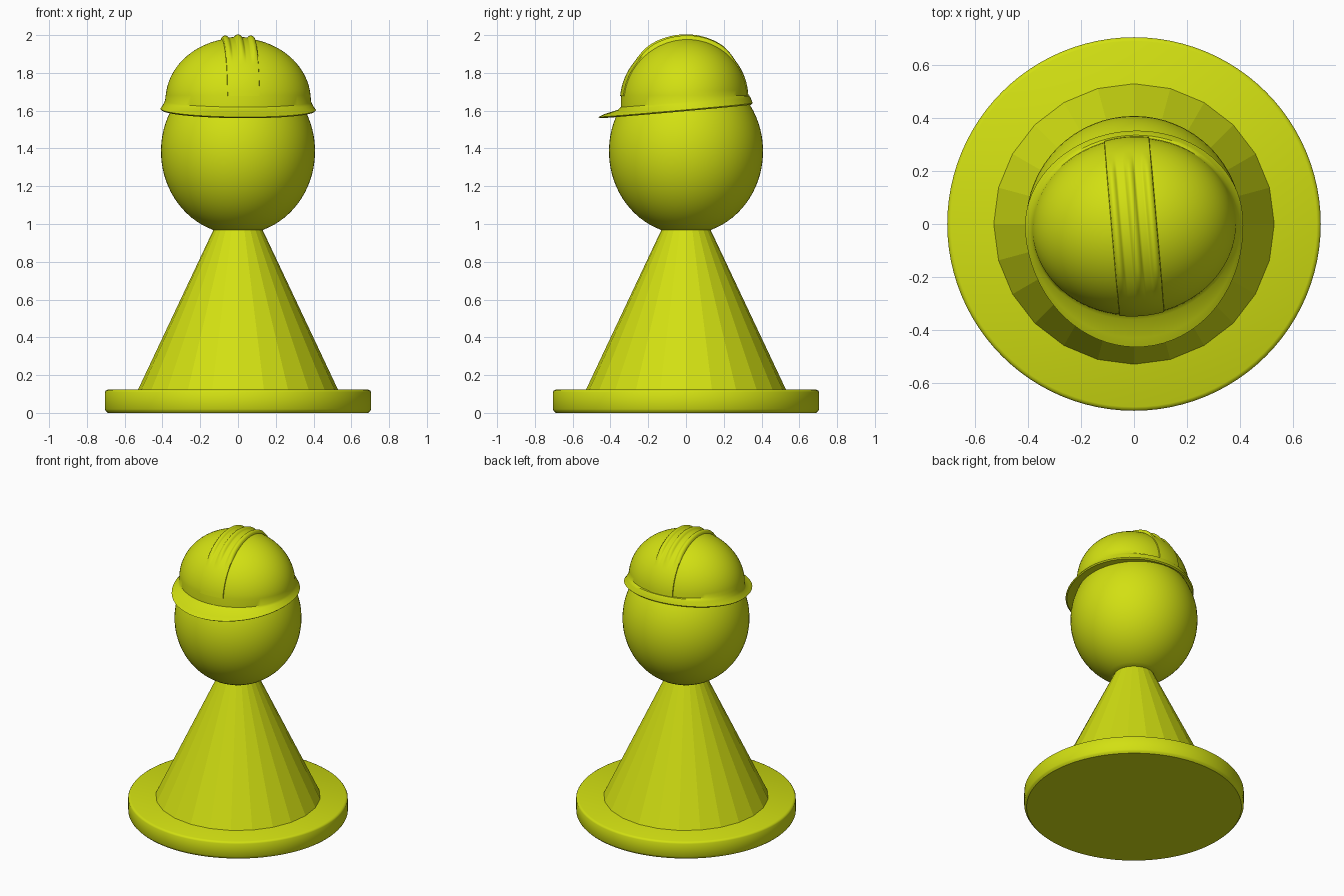
import bpy, bmesh, math
from math import sin, cos, pi, sqrt

if "Cube" in bpy.data.objects:
    bpy.data.objects.remove(bpy.data.objects["Cube"])

lime = bpy.data.materials.new("lime_yellow")
lime.diffuse_color = (0.645, 0.745, 0.006, 1)
lime.use_nodes = True
lime.node_tree.nodes["Principled BSDF"].inputs["Base Color"].default_value = lime.diffuse_color
YAW = math.radians(5)          # the helmet sits slightly turned


def make(name, rings, angle, closed=True, caps=True):
    """Skin a list of equally long point rings into one object."""
    bm = bmesh.new()
    loops = [[bm.verts.new(p) for p in ring] for ring in rings]
    n = len(loops[0])
    for a, b in zip(loops, loops[1:]):
        for i in range(n if closed else n - 1):
            j = (i + 1) % n
            bm.faces.new((a[i], a[j], b[j], b[i]))
    if caps:
        bm.faces.new(loops[0])
        bm.faces.new(loops[-1])
    bmesh.ops.remove_doubles(bm, verts=bm.verts, dist=1e-5)
    bmesh.ops.recalc_face_normals(bm, faces=bm.faces)
    me = bpy.data.meshes.new(name)
    bm.to_mesh(me)
    bm.free()
    me.materials.append(lime)
    ob = bpy.data.objects.new(name, me)
    bpy.context.collection.objects.link(ob)
    bpy.ops.object.select_all(action='DESELECT')
    ob.select_set(True)
    bpy.context.view_layer.objects.active = ob
    if angle:
        bpy.ops.object.shade_smooth_by_angle(angle=math.radians(angle))
    return ob


def lathe(name, profile, n, angle):
    return make(name, [[(r * cos(2 * pi * i / n), r * sin(2 * pi * i / n), z)
                        for i in range(n)] for r, z in profile], angle)


# Round base and faceted cone body
lathe("base_disc", [(0.69, 0), (0.70, 0.01), (0.705, 0.02), (0.705, 0.11),
                    (0.70, 0.118), (0.69, 0.123)], 96, 35)
lathe("cone_body", [(0.545, 0.09), (0.125, 0.98)], 24, 0)

# Egg-shaped head, cut flat where it meets the cone
HZ, HR, HH = 1.385, 0.408, 0.44
head = []
for k in range(33):
    t = -1.245 + (1.3 + 1.245) * k / 32
    head.append((HR * cos(t), HZ + HH * sin(t)))
lathe("head", head, 64, 40)

# Helmet shell: underside, sloping brim, then the dome
N = 72


def tilt(y):                   # brim plane rises towards the back
    return 1.605 + 0.09 * y


def oval(rx, front, back, dz):
    ring = []
    for i in range(N):
        a = 2 * pi * i / N
        y = sin(a) * (back if sin(a) > 0 else front)
        ring.append((rx * cos(a), y, tilt(y) + dz))
    return ring


DX, DY, DZ, DH = 0.385, 0.335, 1.655, 0.33
shell = [oval(0.33, 0.33, 0.31, -0.004), oval(0.405, 0.455, 0.345, -0.004),
         oval(0.412, 0.465, 0.352, 0.003), oval(0.402, 0.43, 0.348, 0.016),
         oval(0.393, 0.36, 0.342, 0.032), oval(DX + 0.002, 0.345, 0.335, 0.045)]
for k in range(1, 20):
    t = pi / 2 * k / 20
    shell.append([(DX * cos(t) * cos(2 * pi * i / N),
                   DY * cos(t) * sin(2 * pi * i / N) - 0.01 * (1 - sin(t)),
                   DZ + DH * sin(t)) for i in range(N)])
helmet = make("helmet", shell, 35)
helmet.rotation_euler.z = YAW

# Raised centre band over the dome, carrying three ridges on the crown
ridges = (-0.07, 0.0, 0.07)
xs = [-0.088 + 0.176 * i / 44 for i in range(45)]
band = []
for k in range(41):
    t = math.radians(4 + 172 * k / 40)
    crown = min(1, max(0, (sin(t) - 0.62) / 0.22))
    row = []
    for x in xs:
        f = sqrt(1 - (x / DX) ** 2)
        bump = sum(max(0, 1 - (abs(x - r) / 0.02) ** 2) for r in ridges)
        h = 0.005 + 0.014 * crown * bump
        if x in (xs[0], xs[-1]):
            h = -0.01          # side walls sink into the dome
        row.append((x, -(DY * f + h) * cos(t) - 0.01 * (1 - sin(t)),
                    DZ + (DH * f + h) * sin(t)))
    band.append(row)
strip = make("helmet_band", band, 50, closed=False, caps=False)
strip.rotation_euler.z = YAW
